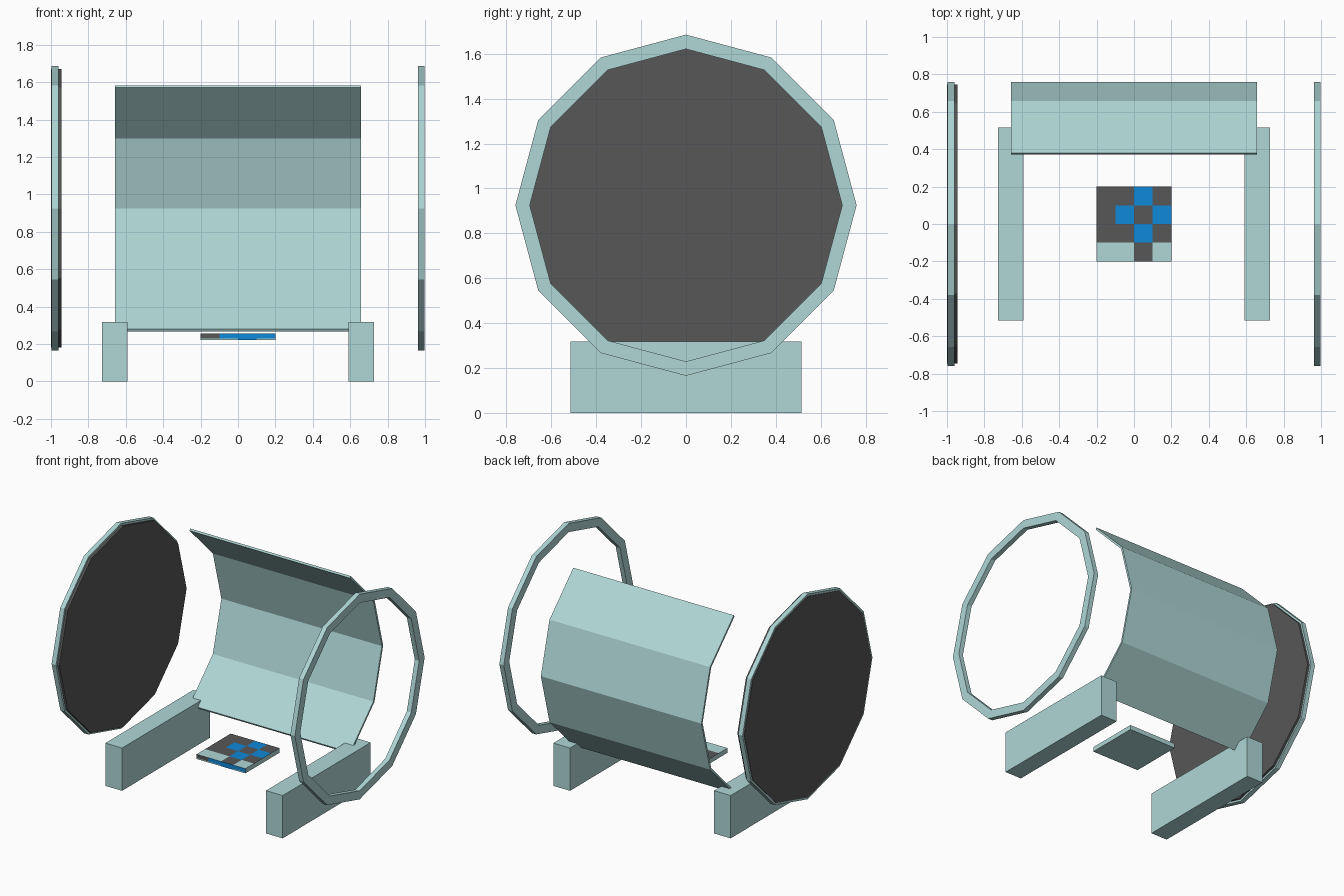
import bpy
import bmesh
from math import sin, cos, radians
from mathutils import Vector

if "Cube" in bpy.data.objects:
    bpy.data.objects.remove(bpy.data.objects["Cube"], do_unlink=True)

AXIS_Z = 0.925
SIDES = 12
OUTER = 0.76


def srgb(*rgb):
    return [((c / 255 + 0.055) / 1.055) ** 2.4 if c > 10 else c / 3294 for c in rgb] + [1]


def material(name, color):
    mat = bpy.data.materials.new(name)
    mat.use_nodes = True
    mat.diffuse_color = color
    mat.node_tree.nodes["Principled BSDF"].inputs["Base Color"].default_value = color
    return mat


TEAL = material("pale_teal", srgb(175, 215, 214))
DARK = material("charcoal", srgb(87, 87, 87))
BLUE = material("bright_blue", srgb(15, 136, 217))


def finish(bm, name, *mats):
    bmesh.ops.recalc_face_normals(bm, faces=bm.faces)
    mesh = bpy.data.meshes.new(name)
    bm.to_mesh(mesh)
    bm.free()
    for m in mats:
        mesh.materials.append(m)
    obj = bpy.data.objects.new(name, mesh)
    bpy.context.collection.objects.link(obj)
    return obj


def box_bmesh(low, high):
    low, high = Vector(low), Vector(high)
    bm = bmesh.new()
    bmesh.ops.create_cube(bm, size=1)
    bmesh.ops.scale(bm, vec=high - low, verts=bm.verts)
    bmesh.ops.translate(bm, vec=(low + high) / 2, verts=bm.verts)
    return bm


def point(x, radius, step):
    """Corner of the twelve-sided drum; step 0 is the top, counting towards the back."""
    a = radians(360 / SIDES * step)
    return (x, radius * sin(a), AXIS_Z + radius * cos(a))


def band(name, inner, first, count, x0, x1):
    """Hollow strip of drum wall; a full count closes it into a ring."""
    bm = bmesh.new()
    closed = count == SIDES
    rows = []
    for i in range(count if closed else count + 1):
        corners = ((x0, inner), (x1, inner), (x1, OUTER), (x0, OUTER))
        rows.append([bm.verts.new(point(x, r, first + i)) for x, r in corners])
    for i in range(count):
        a, b = rows[i], rows[(i + 1) % len(rows)]
        for k in range(4):
            n = (k + 1) % 4
            bm.faces.new((a[k], a[n], b[n], b[k]))
    if not closed:
        bm.faces.new(rows[0])
        bm.faces.new(rows[-1])
    return finish(bm, name, TEAL)


# Curved back shell and the two end rings
band("back_shell", 0.745, 1, 4, -0.658, 0.658)
band("left_ring", 0.696, 0, SIDES, 0.962, 0.998)
band("right_ring", 0.696, 0, SIDES, -0.996, -0.96)

# Solid dark end disc set in the right ring
bm = bmesh.new()
cap = bm.faces.new([bm.verts.new(point(-1.0, 0.745, i)) for i in range(SIDES)])
ext = bmesh.ops.extrude_face_region(bm, geom=[cap], use_keep_orig=True)
bmesh.ops.translate(bm, vec=(0.057, 0, 0),
                    verts=[v for v in ext["geom"] if isinstance(v, bmesh.types.BMVert)])
finish(bm, "right_end_disc", DARK)

# Support blocks
for side, x0, x1 in (("left", 0.59, 0.727), ("right", -0.727, -0.59)):
    finish(box_bmesh((x0, -0.515, 0), (x1, 0.515, 0.317)), side + "_foot", TEAL)

# Small chequered panel, cut into tiles
bm = box_bmesh((-0.2, -0.2, 0.22), (0.2, 0.2, 0.255))
cuts = [((c, 0, 0), (1, 0, 0)) for c in (-0.1, 0, 0.1)]
cuts += [((0, c, 0), (0, 1, 0)) for c in (-0.1, 0, 0.1)]
cuts += [((0, 0, 0.228), (0, 0, 1))]
for co, no in cuts:
    bmesh.ops.bisect_plane(bm, geom=bm.verts[:] + bm.edges[:] + bm.faces[:],
                           plane_co=co, plane_no=no)
bmesh.ops.recalc_face_normals(bm, faces=bm.faces)
TILES = ("DDBD", "DBDB", "DDBD", "TTDT")   # top, from the back row to the front
FRONT = ("DBBB", "TTBT")                   # front edge, upper and lower strip
for f in bm.faces:
    c = f.calc_center_median()
    col = min(3, int((c.x + 0.2) / 0.1))
    key = "T"
    if f.normal.z > 0.5:
        key = TILES[min(3, int((0.2 - c.y) / 0.1))][col]
    elif f.normal.y < -0.5:
        key = FRONT[c.z < 0.228][col]
    f.material_index = "TDB".index(key)
finish(bm, "tiled_panel", TEAL, DARK, BLUE)
